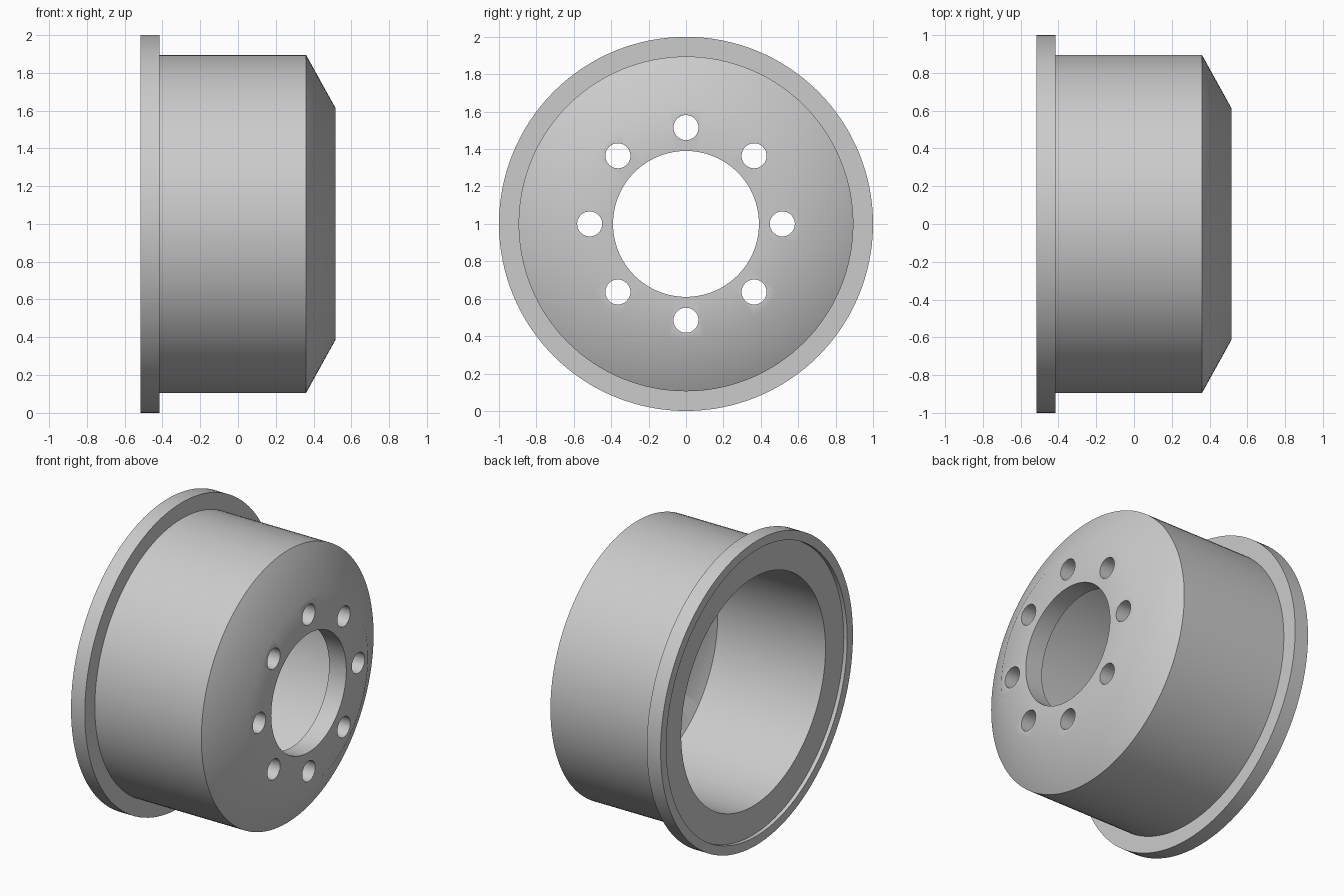
import bpy, bmesh, math
from mathutils import Matrix, Vector

cube = bpy.data.objects.get("Cube")
if cube:
    bpy.data.objects.remove(cube, do_unlink=True)

SEGMENTS = 128
HOLES = 8

# Single cast-metal colour
metal = bpy.data.materials.new("plain_grey")
metal.use_nodes = True
grey = (0.6, 0.6, 0.6, 1)
metal.diffuse_color = grey
metal.node_tree.nodes["Principled BSDF"].inputs["Base Color"].default_value = grey


def link(bm, name):
    mesh = bpy.data.meshes.new(name)
    bmesh.ops.recalc_face_normals(bm, faces=bm.faces[:])
    bm.to_mesh(mesh)
    bm.free()
    obj = bpy.data.objects.new(name, mesh)
    bpy.context.collection.objects.link(obj)
    mesh.materials.append(metal)
    return obj


# Drum: closed (x, radius) section turned about the x axis
section = [
    (-0.515, 1.0), (-0.415, 1.0),      # flange
    (-0.415, 0.895), (0.36, 0.895),    # outer wall
    (0.515, 0.615), (0.515, 0.39),     # tapered front and hub face
    (0.39, 0.39), (0.39, 0.57),        # centre bore and web back
    (0.295, 0.75), (-0.49, 0.75),      # inner taper and wall
    (-0.49, 0.94), (-0.515, 0.94),     # shallow recess in the rim
]
bm = bmesh.new()
ring = [bm.verts.new((x, 0, r + 0.0)) for x, r in section]
edges = [bm.edges.new((a, b)) for a, b in zip(ring, ring[1:] + ring[:1])]
bmesh.ops.spin(bm, geom=ring + edges, cent=(0, 0, 0), axis=(1, 0, 0),
               angle=math.tau, steps=SEGMENTS, use_merge=True)
bmesh.ops.remove_doubles(bm, verts=bm.verts[:], dist=0.0001)
bmesh.ops.translate(bm, verts=bm.verts[:], vec=(0, 0, 1))
drum = link(bm, "brake_drum")

# Bolt holes: ring of cylinders cut through the web
bm = bmesh.new()
for i in range(HOLES):
    a = math.tau * i / HOLES
    place = Matrix.Translation(Vector((0.45, 0.515 * math.cos(a), 1 + 0.515 * math.sin(a))))
    bmesh.ops.create_cone(bm, cap_ends=True, segments=40, radius1=0.067, radius2=0.067,
                          depth=0.4, matrix=place @ Matrix.Rotation(math.pi / 2, 4, "Y"))
cutter = link(bm, "bolt_hole_cutter")
cutter.hide_render = True

cut = drum.modifiers.new("bolt_holes", "BOOLEAN")
cut.operation = "DIFFERENCE"
cut.solver = "EXACT"
cut.object = cutter

# Apply the cut, drop the helper, and shade with sharp edges kept
bpy.ops.object.select_all(action="DESELECT")
drum.select_set(True)
bpy.context.view_layer.objects.active = drum
bpy.ops.object.modifier_apply(modifier=cut.name)
bpy.data.objects.remove(cutter, do_unlink=True)
bpy.ops.object.shade_smooth_by_angle(angle=math.radians(30))
